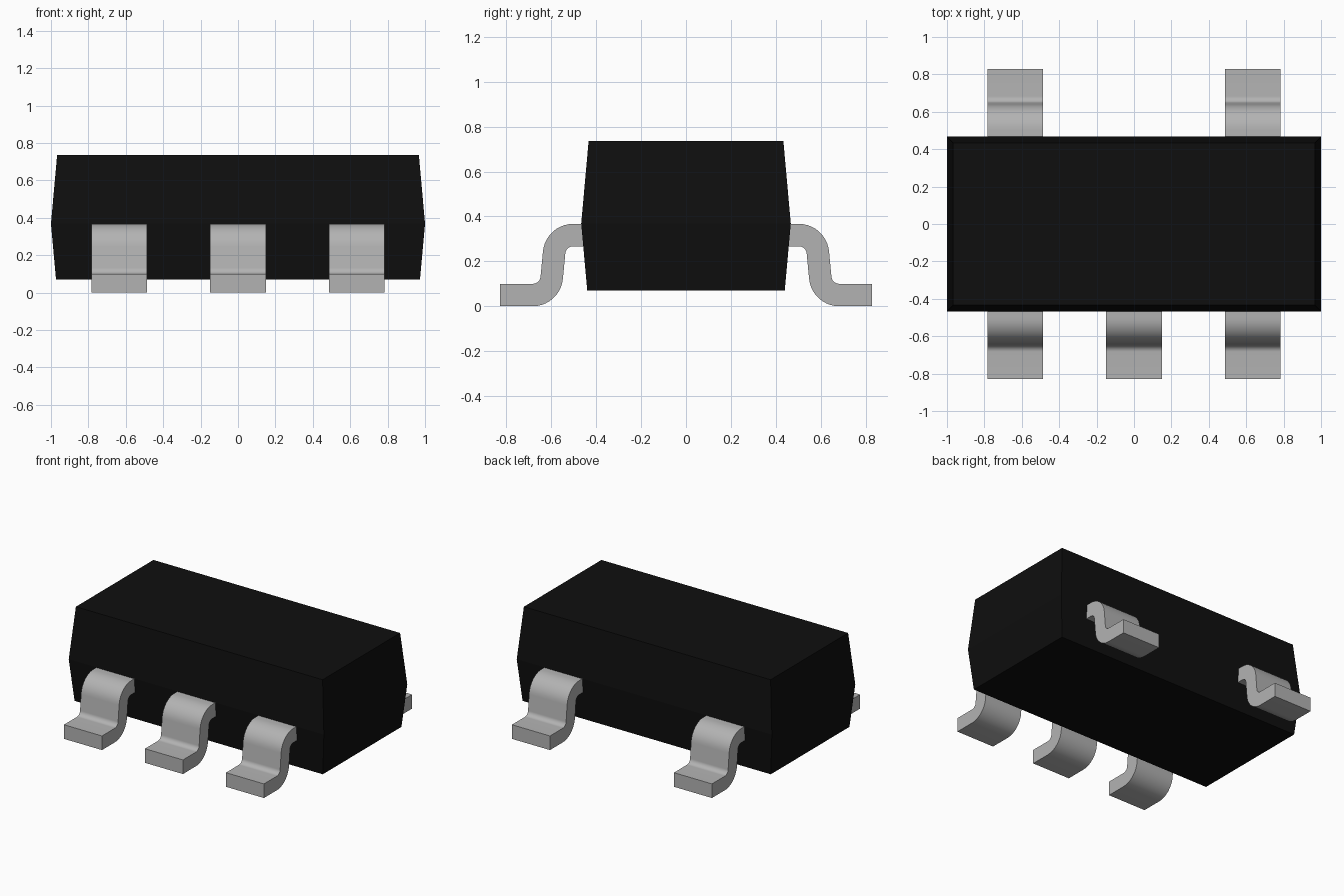
import bpy, bmesh, math

if "Cube" in bpy.data.objects:
    bpy.data.objects.remove(bpy.data.objects["Cube"])


def material(name, rgb):
    m = bpy.data.materials.new(name)
    m.diffuse_color = (*rgb, 1)
    m.use_nodes = True
    m.node_tree.nodes["Principled BSDF"].inputs["Base Color"].default_value = m.diffuse_color
    return m


black = material("black plastic", (0.0045, 0.0045, 0.0045))
metal = material("grey metal", (0.45, 0.45, 0.45))


def make_object(name, bm, mat):
    bmesh.ops.recalc_face_normals(bm, faces=bm.faces)
    me = bpy.data.meshes.new(name)
    bm.to_mesh(me)
    bm.free()
    me.materials.append(mat)
    ob = bpy.data.objects.new(name, me)
    bpy.context.collection.objects.link(ob)
    return ob


# Body: three stacked rectangles, widest at the parting line
bm = bmesh.new()
rings = []
for hx, hy, z in [(0.973, 0.44, 0.07), (1.0, 0.467, 0.368), (0.967, 0.434, 0.736)]:
    rings.append([bm.verts.new((sx * hx, sy * hy, z))
                  for sx, sy in [(-1, -1), (1, -1), (1, 1), (-1, 1)]])
for a, b in zip(rings, rings[1:]):
    for i in range(4):
        j = (i + 1) % 4
        bm.faces.new((a[i], a[j], b[j], b[i]))
bm.faces.new(rings[0][::-1])
bm.faces.new(rings[-1])
make_object("body", bm, black)


# Gull-wing lead: two bends of inner radius 0.035 and thickness 0.1
def arc(cy, cz, r, a0, a1, n=10):
    return [(cy + r * math.cos(math.radians(a0 + (a1 - a0) * i / n)),
             cz + r * math.sin(math.radians(a0 + (a1 - a0) * i / n)))
            for i in range(n + 1)]


TILT, R_IN, R_OUT = 5, 0.035, 0.135
shoulder, heel = (0.503, 0.232), (0.683, 0.135)
upper = ([(0.455, 0.367)] + arc(*shoulder, R_OUT, 90, TILT)
         + arc(*heel, R_IN, 180 + TILT, 270) + [(0.829, 0.1)])
lower = ([(0.455, 0.267)] + arc(*shoulder, R_IN, 90, TILT)
         + arc(*heel, R_OUT, 180 + TILT, 270) + [(0.829, 0.0)])


def lead(name, x, side):
    bm = bmesh.new()
    outline = upper + lower[::-1]
    face = bm.faces.new([bm.verts.new((x - 0.149, side * y, z)) for y, z in outline])
    ext = bmesh.ops.extrude_face_region(bm, geom=[face], use_keep_orig=True)
    bmesh.ops.translate(bm, vec=(0.298, 0, 0),
                        verts=[v for v in ext["geom"] if isinstance(v, bmesh.types.BMVert)])
    ob = make_object(name, bm, metal)
    bpy.ops.object.select_all(action='DESELECT')
    ob.select_set(True)
    bpy.context.view_layer.objects.active = ob
    bpy.ops.object.shade_smooth_by_angle(angle=math.radians(30))


# Three leads in front, two at the back
for i, x in enumerate((-0.635, 0, 0.635)):
    lead(f"front_lead_{i + 1}", x, -1)
for i, x in enumerate((-0.635, 0.635)):
    lead(f"back_lead_{i + 1}", x, 1)
